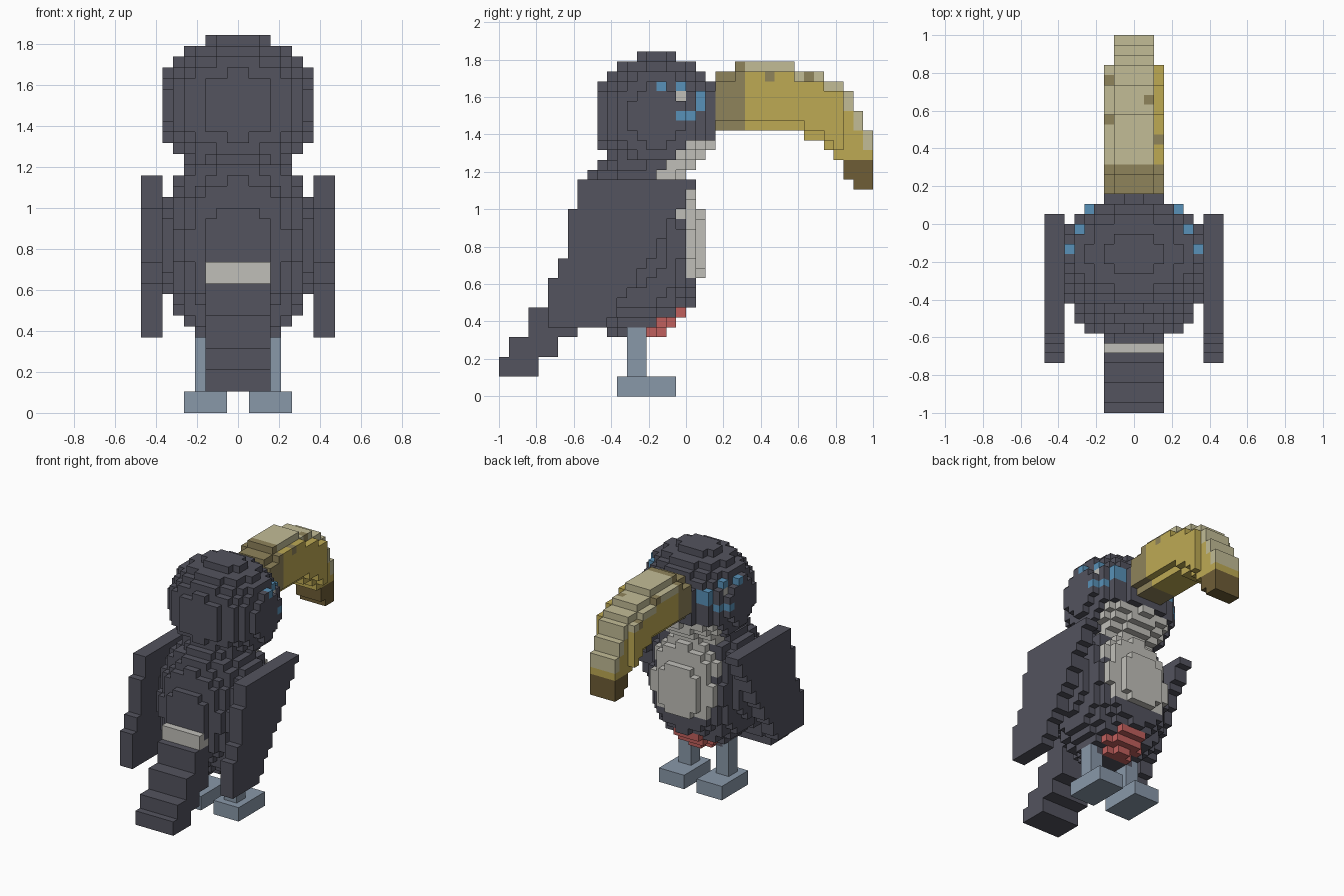
import bpy, bmesh

cube = bpy.data.objects.get("Cube")
if cube:
    bpy.data.objects.remove(cube)

UNIT = 1 / 19  # edge length of one block


def material(name, *srgb):
    mat = bpy.data.materials.new(name)
    mat.use_nodes = True
    colour = [((c / 255 + 0.055) / 1.055) ** 2.4 for c in srgb] + [1]
    mat.diffuse_color = colour
    mat.node_tree.nodes["Principled BSDF"].inputs["Base Color"].default_value = colour
    return mat


COLOURS = {
    "charcoal": material("charcoal", 83, 83, 94),
    "white": material("off_white", 192, 191, 185),
    "blue": material("eye_blue", 88, 145, 184),
    "yellow": material("bill_yellow", 190, 170, 84),
    "cream": material("bill_cream", 194, 188, 150),
    "tan": material("bill_tan", 143, 131, 91),
    "brown": material("bill_brown", 110, 93, 54),
    "red": material("belly_red", 192, 96, 93),
    "grey": material("leg_grey", 137, 152, 169),
}
SIDES = [(1, 0, 0), (-1, 0, 0), (0, 1, 0), (0, -1, 0), (0, 0, 1), (0, 0, -1)]
taken = set()


def block_part(name, bounds, colour, inside=lambda x, y, z: True):
    """Fill the bounds with blocks wherever inside() holds; skin the outer faces."""
    (x0, x1), (y0, y1), (z0, z1) = bounds
    cells = {(x, y, z) for x in range(x0, x1) for y in range(y0, y1)
             for z in range(z0, z1) if inside(x + 0.5, y, z)} - taken
    taken.update(cells)
    mesh = bpy.data.meshes.new(name)
    slots = []
    bm = bmesh.new()
    corners = {}

    def vert(co):
        if co not in corners:
            corners[co] = bm.verts.new([c * UNIT for c in co])
        return corners[co]

    for cell in sorted(cells):
        x, y, z = cell
        key = colour(x + 0.5, y, z) if callable(colour) else colour
        if key not in slots:
            slots.append(key)
            mesh.materials.append(COLOURS[key])
        for d in SIDES:
            if tuple(c + s for c, s in zip(cell, d)) in cells:
                continue
            axis = [abs(s) for s in d].index(1)
            u, v = (axis + 1) % 3, (axis + 2) % 3
            ring = []
            for a, b in ((0, 0), (1, 0), (1, 1), (0, 1)):
                co = list(cell)
                co[axis] += max(d[axis], 0)
                co[u] += a
                co[v] += b
                ring.append(vert(tuple(co)))
            if d[axis] < 0:
                ring.reverse()
            bm.faces.new(ring).material_index = slots.index(key)
    bm.to_mesh(mesh)
    bm.free()
    obj = bpy.data.objects.new(name, mesh)
    bpy.context.collection.objects.link(obj)
    return obj


def ellipsoid(cy, cz, rx, ry, rz):
    return lambda x, y, z: ((x / rx) ** 2 + ((y + 0.5 - cy) / ry) ** 2
                            + ((z + 0.5 - cz) / rz) ** 2) <= 1


# Plumage: white bib, red vent, blue eye ring
EYE = {(-3, 31), (-1, 31), (1, 30), (1, 29), (-1, 28), (0, 28)}
RED_START = {6: -4, 7: -3, 8: -1}


def bib_start(z):
    if z < 12 or z > 25:
        return 99
    if z < 18 or z == 25:
        return 0
    return -1 if z < 22 else -3 if z == 22 else -2


def plumage(x, y, z):
    if abs(x) > 3 and (y, z) in EYE:
        return "blue"
    if abs(x) > 3 and (y, z) == (-1, 30):
        return "white"
    if z in RED_START and y >= RED_START[z] and abs(x) < 4:
        return "red"
    if abs(x) < 5 and y >= bib_start(z):
        return "white"
    return "charcoal"


block_part("head", ((-8, 8), (-10, 4), (21, 36)), plumage,
           ellipsoid(-3, 28.5, 7.35, 6.22, 6.55))
block_part("body", ((-8, 8), (-13, 3), (5, 26)), plumage,
           ellipsoid(-5, 15.5, 7.3, 7.1, 9.8))

# Bill: height range of each slice along its length
BILL_TOP = [32, 33, 33] + [34] * 6 + [33] * 3 + [32, 32, 31, 29, 27]
BILL_LOW = [27] * 10 + [26, 26, 25, 24, 22, 21, 21]
SPOTS = {(-2.5, 14), (-2.5, 10), (1.5, 12), (2.5, 8)}


def bill_shape(x, y, z):
    low, top = BILL_LOW[y - 2], BILL_TOP[y - 2]
    edge = z == low or z == top - 1
    narrow = y >= 16 or edge
    return low <= z < top and abs(x) < (1 if y < 3 else 2 if narrow else 3)


def bill_colour(x, y, z):
    depth = BILL_TOP[y - 2] - z
    if y < 6:
        return "tan"
    if y >= 16 and z < 24:
        return "brown"
    if depth <= 2 and (x, y) in SPOTS:
        return "tan"
    if depth == 1 or (depth == 2 and (x < -2 or y > 10)):
        return "yellow" if x > 2 else "cream"
    return "yellow"


block_part("bill", ((-3, 3), (2, 19), (21, 34)), bill_colour, bill_shape)


# Wings: slanted slabs on both sides
def wing_shape(x, y, z):
    back = -11 if z >= 19 else -12 if z >= 14 else -13 if z >= 12 else -14
    front = 1 - round((21 - z) * 9 / 14)
    return back <= y < front


for side, xs in (("left", (7, 9)), ("right", (-9, -7))):
    block_part(side + "_wing", (xs, (-14, 1), (7, 22)), "charcoal", wing_shape)

# Tail steps and white rump
TAIL = [((-19, -15), (2, 4)), ((-18, -13), (4, 6)),
        ((-16, -11), (6, 9)), ((-14, -11), (9, 12))]
for i, (ys, zs) in enumerate(TAIL):
    block_part(f"tail_step_{i + 1}", ((-3, 3), ys, zs), "charcoal")
block_part("rump", ((-3, 3), (-13, -10), (12, 14)), "white")

# Legs and feet
for side, s in (("left", 1), ("right", -1)):
    block_part(side + "_leg", (sorted((2 * s, 4 * s)), (-6, -4), (2, 8)), "grey")
    block_part(side + "_foot", (sorted((s, 5 * s)), (-7, -1), (0, 2)), "grey")
